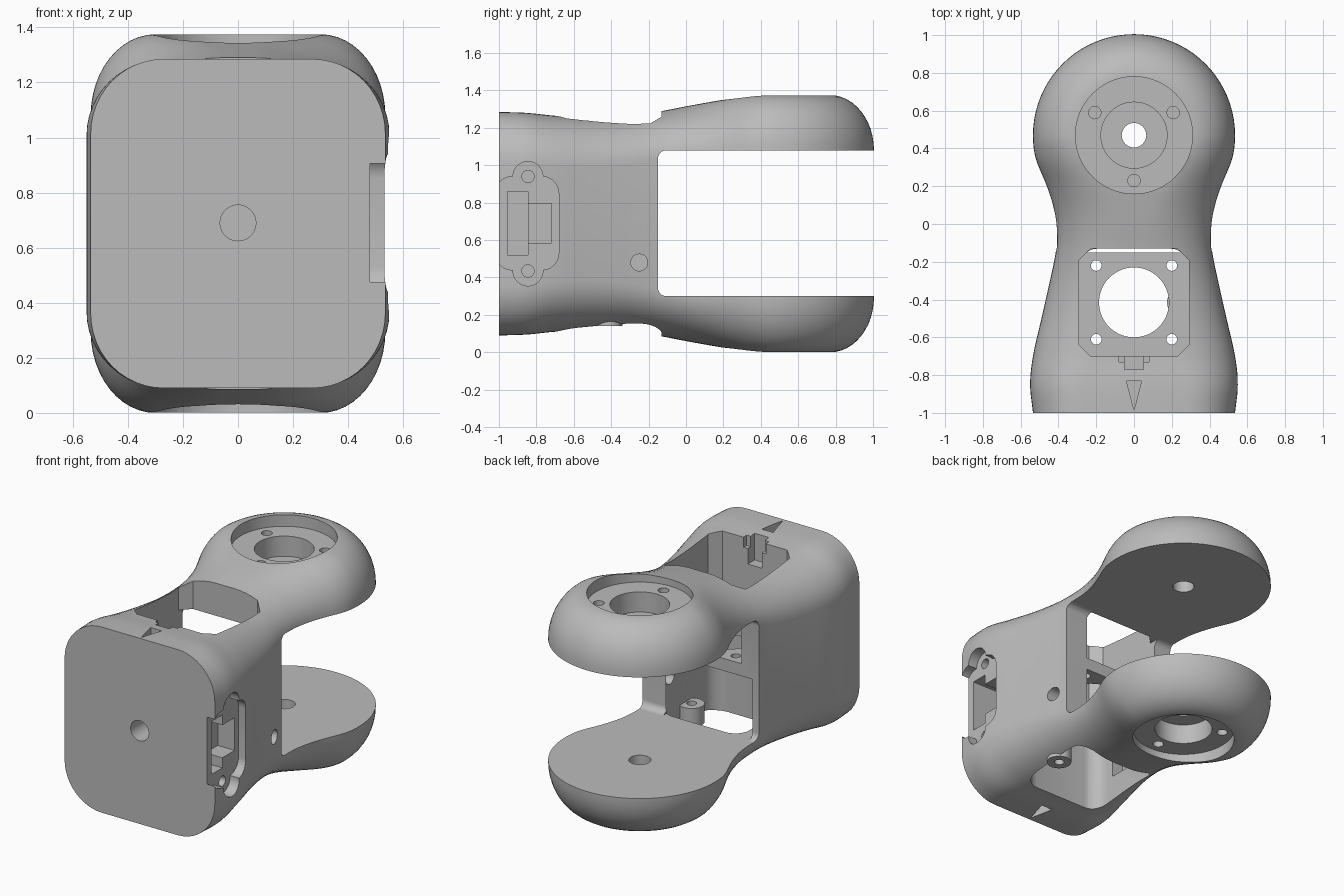
import bpy
import bmesh
import math
from mathutils import Vector, Matrix

if "Cube" in bpy.data.objects:
    bpy.data.objects.remove(bpy.data.objects["Cube"])

MID = 0.6875          # mirror height between the two arms
HUB = 0.47            # y position of the round arm ends
TILT = {"X": Matrix.Rotation(math.pi / 2, 4, "Y"),
        "Y": Matrix.Rotation(math.pi / 2, 4, "X"),
        "Z": Matrix.Identity(4)}

grey = bpy.data.materials.new("plain_grey")
grey.use_nodes = True
grey.diffuse_color = (0.5, 0.5, 0.5, 1)
grey.node_tree.nodes["Principled BSDF"].inputs["Base Color"].default_value = grey.diffuse_color


def make_object(name, bm):
    bmesh.ops.recalc_face_normals(bm, faces=bm.faces)
    mesh = bpy.data.meshes.new(name)
    bm.to_mesh(mesh)
    bm.free()
    mesh.materials.append(grey)
    obj = bpy.data.objects.new(name, mesh)
    bpy.context.collection.objects.link(obj)
    return obj


def box(low, high, round_axis=None, radius=0, segments=6):
    """Box between two corners, with edges along one axis rounded."""
    low, high = Vector(low), Vector(high)
    bm = bmesh.new()
    bmesh.ops.create_cube(bm, size=1)
    for v in bm.verts:
        v.co = (low + high) / 2 + v.co * (high - low)
    if round_axis is not None:
        edges = [e for e in bm.edges
                 if abs((e.verts[0].co - e.verts[1].co)[round_axis]) > 0.001]
        bmesh.ops.bevel(bm, geom=edges, offset=radius, segments=segments,
                        profile=0.5, affect="EDGES")
    return make_object("cutter", bm)


def cylinder(centre, radius, length, axis="Z", sides=40):
    bm = bmesh.new()
    bmesh.ops.create_cone(bm, cap_ends=True, segments=sides, radius1=radius,
                          radius2=radius, depth=length,
                          matrix=Matrix.Translation(centre) @ TILT[axis])
    return make_object("cutter", bm)


def arrow(z):
    """Triangular prism for the engraved arrow."""
    bm = bmesh.new()
    face = bm.faces.new([bm.verts.new(p) for p in
                         ((-0.04, -0.83, z), (0.04, -0.83, z), (0, -0.985, z))])
    top = bmesh.ops.extrude_face_region(bm, geom=[face])
    verts = [v for v in top["geom"] if isinstance(v, bmesh.types.BMVert)]
    bmesh.ops.translate(bm, verts=verts, vec=(0, 0, 0.2))
    return make_object("cutter", bm)


def combine(target, tool, operation="DIFFERENCE"):
    mod = target.modifiers.new("combine", "BOOLEAN")
    mod.operation = operation
    mod.solver = "EXACT"
    mod.object = tool
    bpy.context.view_layer.objects.active = target
    bpy.ops.object.modifier_apply(modifier=mod.name)
    bpy.data.objects.remove(tool)


# Outer shell stations: y, half width, top height, half width of flat top, corner height
STATIONS = [
    (-1, .535, 1.285, .27, .27),
    (-.85, .55, 1.28, .27, .27),
    (-.7, .535, 1.265, .22, .27),
    (-.5, .49, 1.258, .16, .27),
    (-.3, .445, 1.265, .1, .26),
    (-.13, .412, 1.29, .06, .25),
    (0, .412, 1.315, .06, .26),
    (.1, .43, 1.333, .09, .27),
    (.2, .462, 1.35, .15, .285),
    (.35, .521, 1.37, .25, .293),
    (HUB, .535, 1.375, .3, .295),
]


def smooth_stations(steps=5):
    """Cubic blend through the stations, respecting their uneven spacing."""
    pts = [Vector(s) for s in STATIONS]
    last = len(pts) - 1
    slopes = []
    for i in range(len(pts)):
        a, b = pts[max(i - 1, 0)], pts[min(i + 1, last)]
        slopes.append((b - a) / (b[0] - a[0]))
    slopes[last] = Vector((1, 0, 0, 0, 0))
    out = []
    for i in range(last):
        a, b = pts[i], pts[i + 1]
        gap = b[0] - a[0]
        for k in range(steps):
            t = k / steps
            s = t * t * (3 - 2 * t)
            out.append(a * (1 - s) + b * s
                       + slopes[i] * gap * t * (1 - t) ** 2
                       - slopes[i + 1] * gap * t * t * (1 - t))
    return out + [pts[last]]


def half_profile(station, corner_steps=12):
    """Points (outward, z) from the top centre round to the bottom centre."""
    y, width, top, flat, drop = station
    upper = [(0, top)]
    for k in range(corner_steps + 1):
        a = math.pi / 2 * k / corner_steps
        upper.append((flat + (width - flat) * math.sin(a),
                      top - drop + drop * math.cos(a)))
    return upper + [(r, 2 * MID - z) for r, z in reversed(upper)]


def make_shell():
    """Sweep the half profile up one side, round the hub and back."""
    stations = smooth_stations()
    path = [(s, 0) for s in stations]
    turns = 40
    path += [(stations[-1], math.pi * k / turns) for k in range(1, turns)]
    path += [(s, math.pi) for s in reversed(stations)]
    bm = bmesh.new()
    rows = [[bm.verts.new((r * math.cos(a), s[0] + r * math.sin(a), z))
             for r, z in half_profile(s)] for s, a in path]
    for p, q in zip(rows, rows[1:]):
        for k in range(len(p) - 1):
            bm.faces.new((p[k], p[k + 1], q[k + 1], q[k]))
    bmesh.ops.remove_doubles(bm, verts=bm.verts, dist=0.0001)
    bmesh.ops.holes_fill(bm, edges=[e for e in bm.edges if e.is_boundary], sides=0)
    return make_object("forked_housing", bm)


shell = make_shell()

# Gap between the arms
combine(shell, box((-1, -0.15, 0.3), (1, 1.5, 1.08), 0, 0.045))

# Upper pocket, lower pocket and the windows into the gap
combine(shell, box((-0.29, -0.7, 0.76), (0.29, -0.13, 1.5), 2, 0.06, 1))
combine(shell, box((-0.29, -0.7, -0.2), (0.29, -0.13, 0.68), 2, 0.1))
combine(shell, box((-0.29, -0.4, 0.76), (0.24, -0.1, 1.08)))
combine(shell, box((-0.37, -0.55, 0.3), (0.24, -0.1, 0.68)))

# Motor plate openings
combine(shell, cylinder((0, -0.415, 0.7), 0.185, 0.3, sides=56))
for x in (-0.2, 0.2):
    for y in (-0.22, -0.61):
        combine(shell, cylinder((x, y, 0.72), 0.028, 0.2, sides=20))

# Screw tab in the lower pocket
combine(shell, cylinder((0.25, -0.415, 0.2), 0.075, 0.12), "UNION")
combine(shell, cylinder((0.25, -0.415, 0.2), 0.03, 0.16, sides=20))

# Wire notch behind the upper pocket
combine(shell, box((-0.05, -0.77, 1.1), (0.05, -0.65, 1.5)))
combine(shell, box((-0.08, -0.73, 1.2), (0.08, -0.65, 1.5)))

# Arm ends: shallow recess, bore, shaft hole and three screw holes, on both arms
for side in (1, -1):
    def level(z):
        return MID + side * (z - MID)
    combine(shell, cylinder((0, HUB, level(1.5)), 0.31, 0.4, sides=64))
    combine(shell, cylinder((0, HUB, level(1.37)), 0.175, 0.4, sides=48))
    combine(shell, cylinder((0, HUB, level(1.15)), 0.065, 0.4, sides=32))
    for degrees in (30, 150, 270):
        a = math.radians(degrees)
        combine(shell, cylinder((0.24 * math.cos(a), HUB + 0.24 * math.sin(a),
                                 level(1.3)), 0.033, 0.24, sides=20))
    combine(shell, arrow(level(1.325) - 0.1))

# Hole in the front face
combine(shell, cylinder((0, -1, 0.69), 0.065, 0.4, "Y"))

# Socket on the side: shallow outline with two ears, then deeper wells
combine(shell, box((0.48, -1.02, 0.44), (0.7, -0.68, 0.94), 0, 0.09))
for z in (0.435, 0.94):
    combine(shell, cylinder((0.59, -0.845, z), 0.08, 0.22, "X"))
    combine(shell, cylinder((0.45, -0.845, z), 0.033, 0.2, "X", 20))
combine(shell, box((0.3, -0.955, 0.52), (0.6, -0.845, 0.86)))
combine(shell, box((0.36, -0.87, 0.585), (0.6, -0.72, 0.795)))

# Small hole through the side wall
combine(shell, cylinder((0.4, -0.25, 0.48), 0.045, 0.4, "X", 28))

# Smooth skin with crisp edges
bpy.ops.object.select_all(action="DESELECT")
shell.select_set(True)
bpy.context.view_layer.objects.active = shell
bpy.ops.object.shade_smooth_by_angle(angle=math.radians(30))
